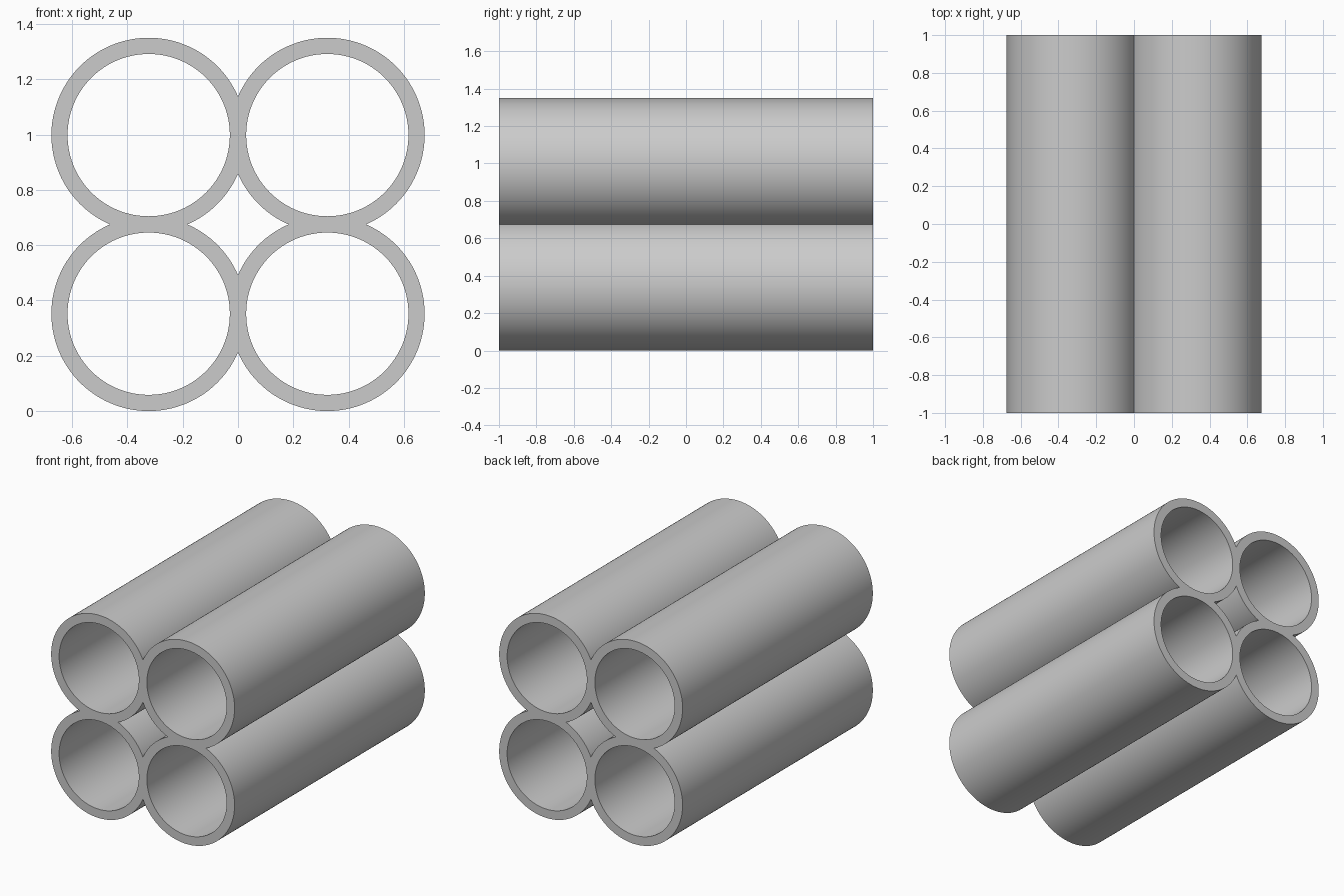
import bpy
import bmesh
from math import acos, cos, sin, pi

cube = bpy.data.objects.get("Cube")
if cube:
    bpy.data.objects.remove(cube, do_unlink=True)

OUTER = 0.352    # tube radius
BORE = 0.2935    # hole radius
OFFSET = 0.323   # tube centre from the middle of the bundle
LENGTH = 2.0
OVERLAP = acos(OFFSET / OUTER)  # half angle hidden by a neighbouring tube


def arc(centre, radius, start, end, steps):
    """Points along an arc, without the last one."""
    points = []
    for i in range(steps):
        a = start + (end - start) * i / steps
        points.append((centre[0] + radius * cos(a), centre[1] + radius * sin(a)))
    return points


# Cross-section: outer outline, star-shaped middle gap and four bores
outline, gap, loops = [], [], []
for quarter in range(4):
    turn = quarter * pi / 2
    facing = turn + pi / 4
    centre = (OFFSET * 2 ** 0.5 * cos(facing), OFFSET * 2 ** 0.5 * sin(facing))
    outline += arc(centre, OUTER, turn - pi / 2 + OVERLAP, turn + pi - OVERLAP, 72)
    gap += arc(centre, OUTER, turn + 3 * pi / 2 - OVERLAP, turn + pi + OVERLAP, 16)
    loops.append(arc(centre, BORE, 0, 2 * pi, 96))
loops += [outline, gap]

# Extrude the filled section along the tubes
section = bpy.data.curves.new("tube_section", "CURVE")
section.dimensions = "2D"
section.fill_mode = "BOTH"
section.extrude = LENGTH / 2
for loop in loops:
    spline = section.splines.new("POLY")
    spline.points.add(len(loop) - 1)
    for point, (x, y) in zip(spline.points, loop):
        point.co = (x, y, 0, 1)
    spline.use_cyclic_u = True

tubes = bpy.data.objects.new("tube_bundle", section)
bpy.context.collection.objects.link(tubes)
tubes.rotation_euler.x = pi / 2
tubes.location.z = OFFSET + OUTER

bpy.ops.object.select_all(action="DESELECT")
tubes.select_set(True)
bpy.context.view_layer.objects.active = tubes
bpy.ops.object.convert(target="MESH")
tubes = bpy.context.object
bpy.ops.object.transform_apply(location=True, rotation=True, scale=True)

# Weld the end faces to the walls
bm = bmesh.new()
bm.from_mesh(tubes.data)
bmesh.ops.remove_doubles(bm, verts=bm.verts, dist=0.0001)
bmesh.ops.recalc_face_normals(bm, faces=bm.faces)
bm.to_mesh(tubes.data)
bm.free()
bpy.ops.object.shade_smooth_by_angle(angle=pi / 6)

# Plain grey finish
grey = bpy.data.materials.new("grey")
grey.use_nodes = True
colour = (0.6, 0.6, 0.6, 1)
grey.diffuse_color = colour
grey.node_tree.nodes["Principled BSDF"].inputs["Base Color"].default_value = colour
tubes.data.materials.clear()
tubes.data.materials.append(grey)
